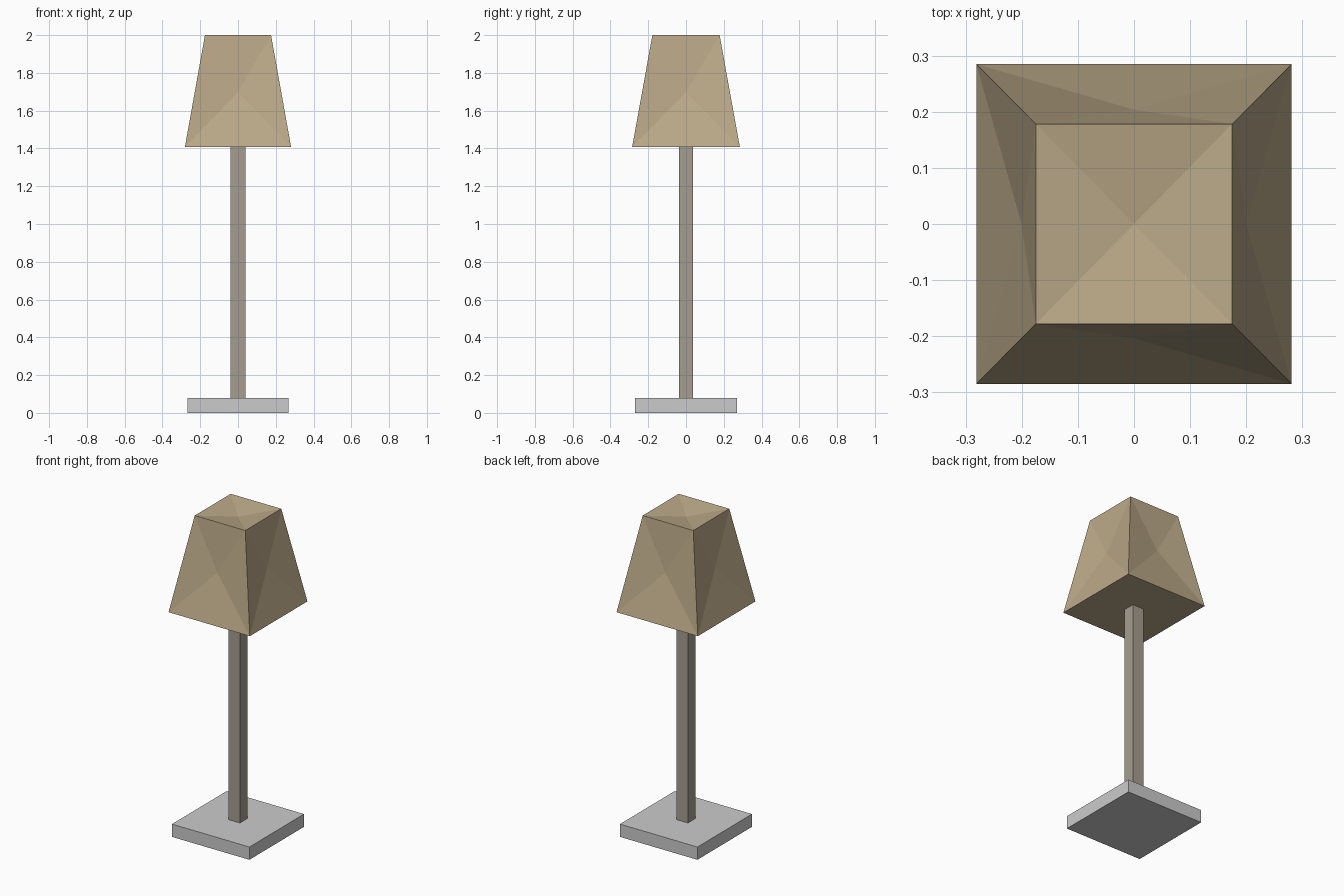
import bpy, bmesh

if "Cube" in bpy.data.objects:
    bpy.data.objects.remove(bpy.data.objects["Cube"])


def material(name, color):
    m = bpy.data.materials.new(name)
    m.diffuse_color = (*color, 1)
    m.use_nodes = True
    m.node_tree.nodes["Principled BSDF"].inputs["Base Color"].default_value = m.diffuse_color
    return m


def frustum(name, z0, z1, lower, upper, mat=None, dent=0.0):
    """Four-sided block between two heights; dent pushes face centres inward."""
    bm = bmesh.new()
    bmesh.ops.create_cube(bm, size=2)
    for v in bm.verts:
        hx, hy = upper if v.co.z > 0 else lower
        v.co = (v.co.x * hx, v.co.y * hy, z1 if v.co.z > 0 else z0)
    bm.normal_update()
    if dent:
        faces = [f for f in bm.faces if f.normal.z > -0.5]
        bmesh.ops.poke(bm, faces=faces, offset=-dent, center_mode='MEAN')
    mesh = bpy.data.meshes.new(name)
    bm.to_mesh(mesh)
    bm.free()
    obj = bpy.data.objects.new(name, mesh)
    bpy.context.collection.objects.link(obj)
    if mat:
        mesh.materials.append(mat)
    return obj


fabric = material("warm_fabric", (0.50, 0.40, 0.25))
metal = material("aged_metal", (0.38, 0.34, 0.28))

# Square foot plate
frustum("lamp_base", 0, 0.08, (0.268, 0.27), (0.268, 0.27))
# Upright post
frustum("lamp_post", 0.08, 1.41, (0.039, 0.037), (0.039, 0.037), metal)
# Tapered shade with slightly sunken sides and top
frustum("lamp_shade", 1.408, 2.0, (0.281, 0.285), (0.175, 0.178), fabric, dent=0.028)
